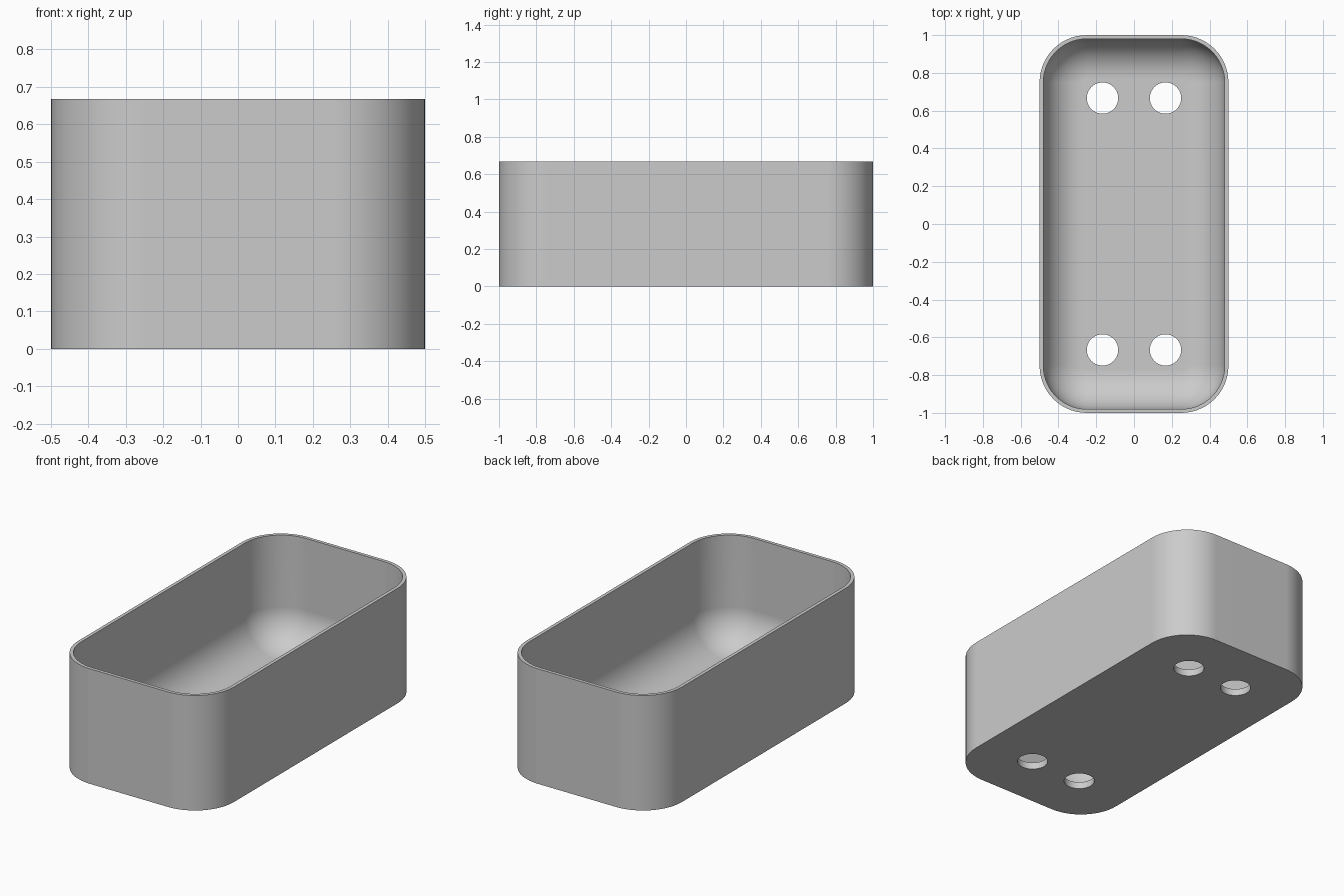
import bpy, bmesh
from math import sin, cos, pi, radians

cube = bpy.data.objects.get("Cube")
if cube:
    bpy.data.objects.remove(cube, do_unlink=True)

HX, HY, HEIGHT = 0.5, 1.0, 0.667
CORNER, WALL, FLOOR, FILLET = 0.25, 0.02, 0.04, 0.21
SEGMENTS = 14

# Material
grey = bpy.data.materials.new("light grey")
grey.use_nodes = True
colour = (0.6, 0.6, 0.6, 1)
grey.diffuse_color = colour
grey.node_tree.nodes["Principled BSDF"].inputs["Base Color"].default_value = colour


def ring(bm, inset, z):
    """Rounded rectangle loop, shrunk evenly by the inset."""
    r = CORNER - inset
    verts = []
    for quarter, (sx, sy) in enumerate([(1, 1), (-1, 1), (-1, -1), (1, -1)]):
        for i in range(SEGMENTS + 1):
            a = (quarter + i / SEGMENTS) * pi / 2
            verts.append(bm.verts.new((sx * (HX - CORNER) + r * cos(a),
                                       sy * (HY - CORNER) + r * sin(a), z)))
    return verts


# Box shell: outside, rim, inside wall and rounded floor edge
bm = bmesh.new()
rings = [ring(bm, 0, 0), ring(bm, 0, HEIGHT), ring(bm, WALL, HEIGHT)]
for i in range(SEGMENTS + 1):
    a = i / SEGMENTS * pi / 2
    rings.append(ring(bm, WALL + FILLET * (1 - cos(a)),
                      FLOOR + FILLET * (1 - sin(a))))
for low, high in zip(rings, rings[1:]):
    n = len(low)
    for i in range(n):
        j = (i + 1) % n
        bm.faces.new((low[i], low[j], high[j], high[i]))
bm.faces.new(list(reversed(rings[0])))
bm.faces.new(rings[-1])
bmesh.ops.recalc_face_normals(bm, faces=bm.faces)
mesh = bpy.data.meshes.new("planter_box")
bm.to_mesh(mesh)
bm.free()
mesh.materials.append(grey)
box = bpy.data.objects.new("planter_box", mesh)
bpy.context.collection.objects.link(box)


def activate(obj):
    bpy.ops.object.select_all(action='DESELECT')
    obj.select_set(True)
    bpy.context.view_layer.objects.active = obj


# Four drain holes through the floor
for x in (-1 / 6, 1 / 6):
    for y in (-2 / 3, 2 / 3):
        bpy.ops.mesh.primitive_cylinder_add(vertices=40, radius=0.083,
                                            depth=0.3, location=(x, y, 0))
        cutter = bpy.context.object
        cutter.name = "drain_hole_cutter"
        cutter.hide_render = True
        cutter.data.materials.append(grey)
        activate(box)
        cut = box.modifiers.new("drain_hole", 'BOOLEAN')
        cut.operation = 'DIFFERENCE'
        cut.solver = 'EXACT'
        cut.object = cutter
        bpy.ops.object.modifier_apply(modifier=cut.name)
        bpy.data.objects.remove(cutter, do_unlink=True)

# Smooth walls with crisp rim, base and hole edges
activate(box)
bpy.ops.object.shade_smooth_by_angle(angle=radians(35))
weighted = box.modifiers.new("flat_face_normals", 'WEIGHTED_NORMAL')
weighted.keep_sharp = True
